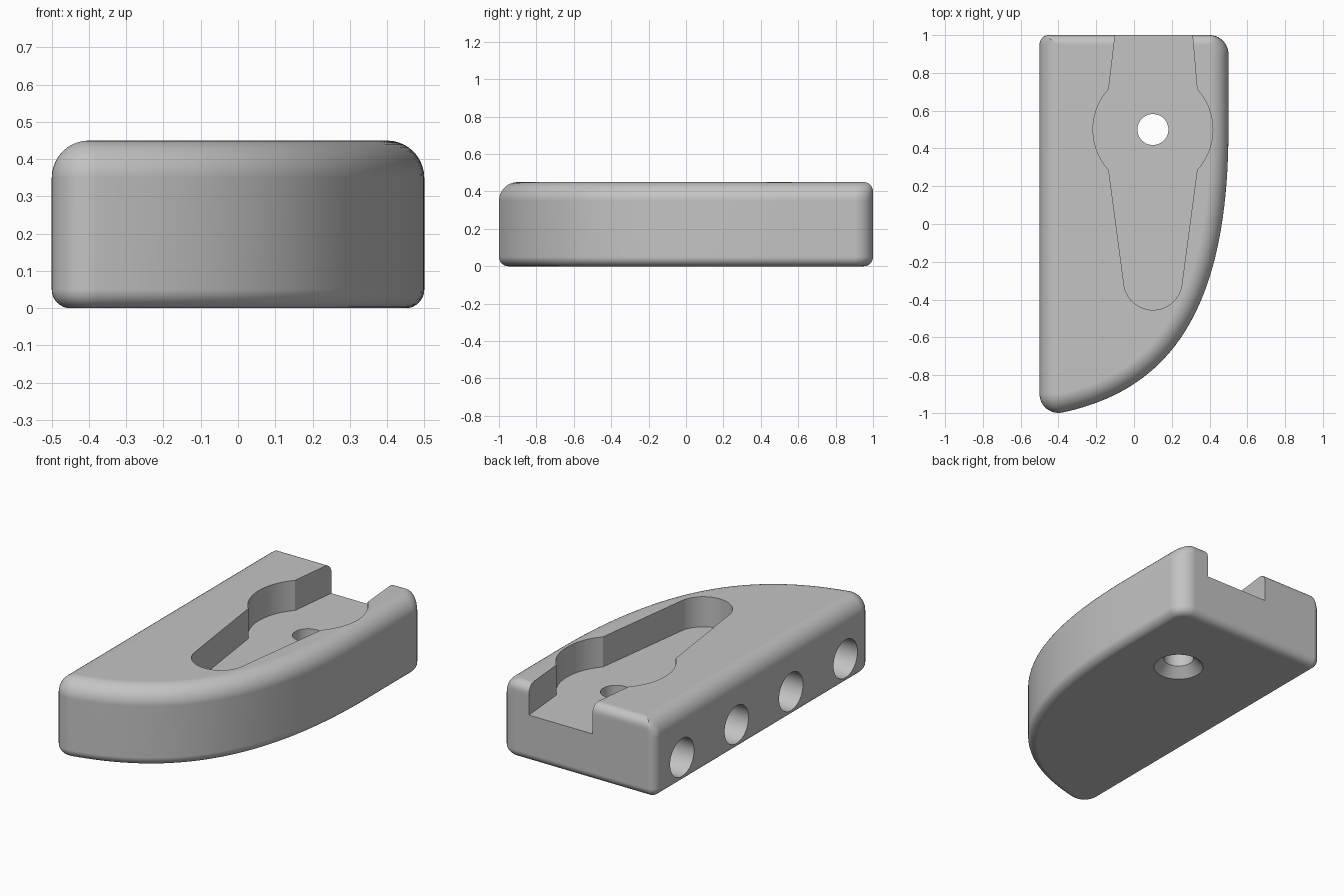
import bpy, bmesh, math
from mathutils import Vector

if "Cube" in bpy.data.objects:
    bpy.data.objects.remove(bpy.data.objects["Cube"])

HEIGHT, TOP_R, BACK_R, LOW_R = 0.45, 0.10, 0.05, 0.05
FLOOR = 0.275          # slot floor height
HOLE_X, HOLE_Y = 0.1, 0.5

grey = bpy.data.materials.new("plain grey")
grey.diffuse_color = (0.55, 0.55, 0.55, 1)
grey.use_nodes = True
grey.node_tree.nodes["Principled BSDF"].inputs["Base Color"].default_value = grey.diffuse_color


def arc(cx, cy, rx, ry, a0, a1, n):
    """Points on an elliptical arc, angles in degrees."""
    angles = [math.radians(a0 + (a1 - a0) * i / n) for i in range(n + 1)]
    return [(cx + rx * math.cos(a), cy + ry * math.sin(a)) for a in angles]


def curved_side(d, n=40):
    """Long curved flank, moved inward by d."""
    t0 = math.radians(12)
    p0 = Vector((-0.4 + 0.1 * math.sin(t0), -0.9 - 0.1 * math.cos(t0)))
    p1 = p0 + 0.55 * Vector((math.cos(t0), math.sin(t0)))
    p2, p3 = Vector((0.5, -0.5)), Vector((0.5, 0.5))
    pts = []
    for i in range(1, n + 1):
        t = i / n
        u = 1 - t
        p = u**3 * p0 + 3 * u * u * t * p1 + 3 * u * t * t * p2 + t**3 * p3
        g = (u * u * (p1 - p0) + 2 * u * t * (p2 - p1) + t * t * (p3 - p2)).normalized()
        pts.append((p.x - g.y * d, p.y + g.x * d))
    return pts


def outline(d, db):
    """Plan outline inset by d at the sides and db at the back."""
    r = max(0.1 - d, 0)
    pts = arc(-0.4, -0.9, r, r, 180, 282, 12) + curved_side(d)
    rx, ry = r, max(0.1 - db, 0)
    pts += arc(0.5 - d - rx, 1 - db - ry, rx, ry, 0, 90, 10)
    rx, ry = max(0.05 - d, 0), max(0.05 - db, 0)
    pts += arc(-0.5 + d + rx, 1 - db - ry, rx, ry, 90, 180, 8)
    return pts


def fillet(h, r):
    """Inset of a rounded edge at height h above its start."""
    h = min(max(h, 0), r)
    return r - math.sqrt(max(r * r - h * h, 0))


def loft(name, rings):
    """Skin a stack of (points, z) rings and cap both ends."""
    bm = bmesh.new()
    loops = [[bm.verts.new((x, y, z)) for x, y in pts] for pts, z in rings]
    n = len(loops[0])
    for a, b in zip(loops, loops[1:]):
        for i in range(n):
            j = (i + 1) % n
            bm.faces.new((a[i], a[j], b[j], b[i]))
    bm.faces.new(loops[0][::-1])
    bm.faces.new(loops[-1])
    bmesh.ops.remove_doubles(bm, verts=bm.verts, dist=1e-5)
    bmesh.ops.recalc_face_normals(bm, faces=bm.faces)
    me = bpy.data.meshes.new(name)
    bm.to_mesh(me)
    bm.free()
    me.materials.append(grey)
    ob = bpy.data.objects.new(name, me)
    bpy.context.collection.objects.link(ob)
    return ob


# Body: rounded bottom edge, straight wall, rounded top edge
rings = []
for i in range(9):
    z = LOW_R * (1 - math.cos(math.pi / 2 * i / 8))
    d = fillet(LOW_R - z, LOW_R)
    rings.append((outline(d, d), z))
for i in range(11):
    z = HEIGHT - TOP_R + TOP_R * math.sin(math.pi / 2 * i / 10)
    d = fillet(z - HEIGHT + TOP_R, TOP_R)
    db = fillet(z - HEIGHT + BACK_R, BACK_R)
    rings.append((outline(d, db), z))
body = loft("wedge_body", rings)

# Slot: open at the back, round in the middle, tapering to a round end
a = math.degrees(math.atan2(0.215, 0.235))
slot = [(0.305, 1.05), (-0.105 + 0.011, 1.05)]
slot += arc(HOLE_X, HOLE_Y, 0.317, 0.317, 180 - a, 180 + a, 24)
slot += arc(HOLE_X, -0.3, 0.155, 0.155, 193, 347, 24)
slot += arc(HOLE_X, HOLE_Y, 0.317, 0.317, -a, a, 24)
cutters = [loft("slot_cutter", [(slot, FLOOR), (slot, 0.6)])]

# Screw hole with a countersink underneath
def circle(r):
    return arc(HOLE_X, HOLE_Y, r, r, 0, 352.5, 47)


cutters.append(loft("screw_hole_cutter", [
    (circle(0.145), -0.01), (circle(0.135), 0), (circle(0.082), 0.053), (circle(0.082), 0.4)]))

# Row of blind holes in the straight side
for y in (-0.75, -0.25, 0.25, 0.75):
    ring = arc(0, 0, 0.11, 0.11, 0, 352.5, 47)
    cut = loft("side_hole_cutter", [(ring, -0.1), (ring, 0.3)])
    cut.rotation_euler = (0, math.pi / 2, 0)
    cut.location = (-0.5, y, 0.15)
    cutters.append(cut)

bpy.context.view_layer.update()
bpy.context.view_layer.objects.active = body
for cut in cutters:
    cut.hide_render = True
    mod = body.modifiers.new("cut", 'BOOLEAN')
    mod.operation, mod.solver, mod.object = 'DIFFERENCE', 'EXACT', cut
    bpy.ops.object.modifier_apply(modifier=mod.name)
for cut in cutters:
    bpy.data.objects.remove(cut)

# Smooth fillets, crisp cut edges
bpy.ops.object.select_all(action='DESELECT')
body.select_set(True)
bpy.ops.object.shade_smooth_by_angle(angle=math.radians(30))
weighted = body.modifiers.new("flat_faces", 'WEIGHTED_NORMAL')
weighted.keep_sharp = True
